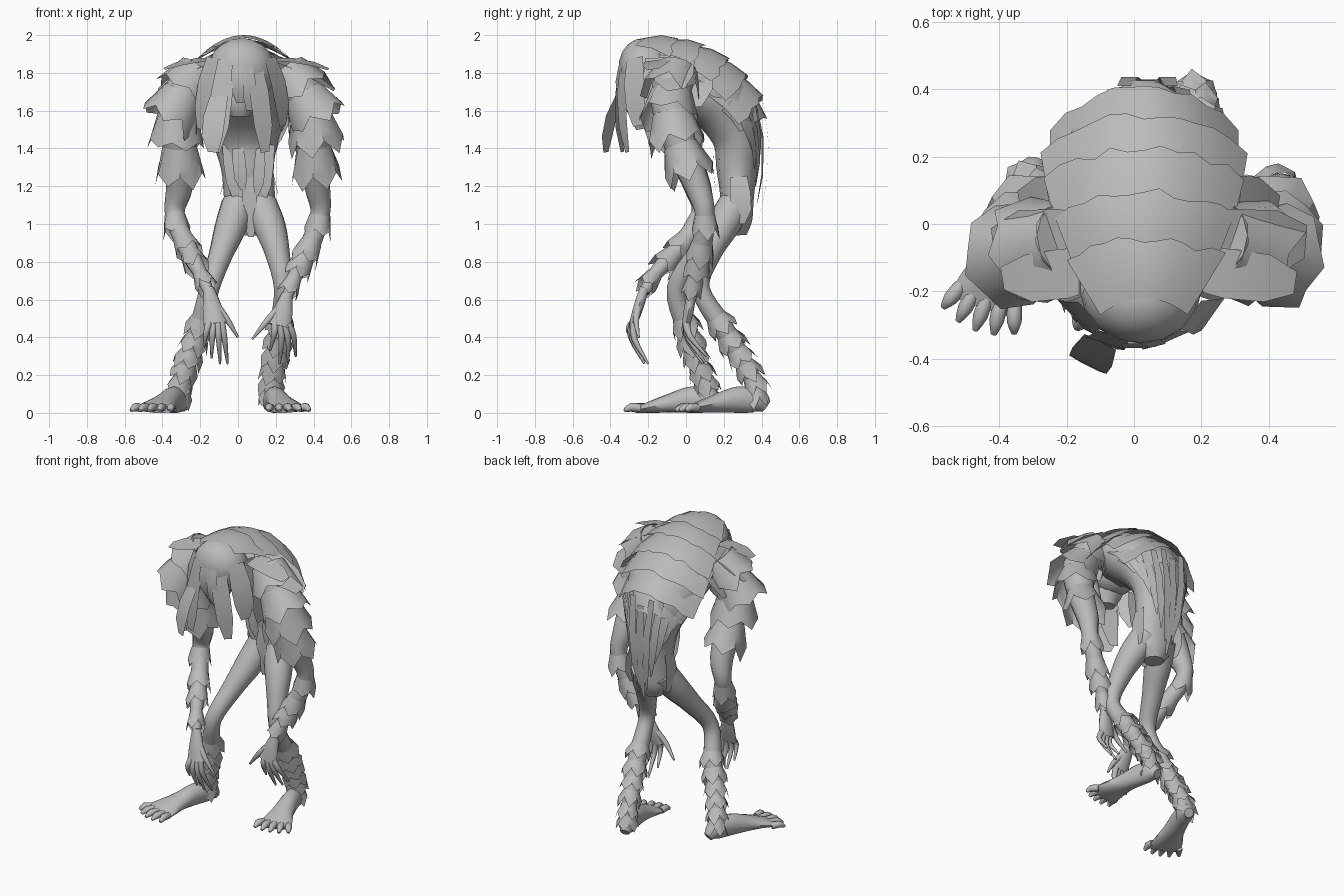
import bpy, bmesh, math, random
from mathutils import Vector as V

random.seed(4)
cube = bpy.data.objects.get("Cube")
if cube:
    bpy.data.objects.remove(cube)

grey = bpy.data.materials.new("plain grey")
grey.use_nodes = True
grey.diffuse_color = (0.5, 0.5, 0.5, 1)
grey.node_tree.nodes["Principled BSDF"].inputs["Base Color"].default_value = (0.5, 0.5, 0.5, 1)
grey.node_tree.nodes["Principled BSDF"].inputs["Roughness"].default_value = 0.8


def finish(name, bm, solid=True):
    if solid:
        bmesh.ops.recalc_face_normals(bm, faces=bm.faces)
    mesh = bpy.data.meshes.new(name)
    bm.to_mesh(mesh)
    bm.free()
    mesh.materials.append(grey)
    ob = bpy.data.objects.new(name, mesh)
    bpy.context.collection.objects.link(ob)
    for o in bpy.context.selected_objects:
        o.select_set(False)
    bpy.context.view_layer.objects.active = ob
    ob.select_set(True)
    bpy.ops.object.shade_smooth_by_angle(angle=math.radians(50))


def spline(pts, k=4):
    """Smooth path through points of any dimension."""
    out = []
    for i in range(len(pts) - 1):
        a, b, c, d = (pts[max(0, min(len(pts) - 1, i + j))] for j in (-1, 0, 1, 2))
        for s in range(k):
            t = s / k
            out.append([0.5 * (2 * q + (r - p) * t + (2 * p - 5 * q + 4 * r - w) * t * t
                               + (3 * q - p - 3 * r + w) * t ** 3)
                        for p, q, r, w in zip(a, b, c, d)])
    return out + [list(pts[-1])]


def frame(path, i):
    d = (V(path[min(i + 1, len(path) - 1)][:3]) - V(path[max(i - 1, 0)][:3])).normalized()
    side = V((1, 0, 0))
    side = (side - d * side.dot(d)).normalized()
    return d, side, d.cross(side)


def loft(bm, pts, sides=12, k=4):
    """Closed tube; each point is x, y, z, half width, half depth."""
    path = spline([p if len(p) == 5 else (*p, p[3]) for p in pts], k)
    rings = []
    for i, p in enumerate(path):
        d, s, u = frame(path, i)
        rings.append([bm.verts.new(V(p[:3]) + s * p[3] * math.cos(a) + u * p[4] * math.sin(a))
                      for a in (math.tau * j / sides for j in range(sides))])
    for a, b in zip(rings, rings[1:]):
        for j in range(sides):
            bm.faces.new((a[j - 1], a[j], b[j], b[j - 1]))
    bm.faces.new(rings[0])
    bm.faces.new(rings[-1])
    return path


def blade(bm, root, tip, out, w, bow=0.02, blunt=0.35):
    """Tapered lock of fur bowed along its outward direction."""
    root, tip, out = V(root), V(tip), V(out).normalized()
    side = (tip - root).cross(out).normalized()
    rows = []
    for t, f in ((0, 0.8), (0.35, 1), (0.72, 0.95)):
        c = root.lerp(tip, t) + out * bow * math.sin(math.pi * t)
        rows.append([bm.verts.new(c + side * w / 2 * f * s) for s in (-1, 1)])
    skew = random.uniform(-0.2, 0.2)
    rows.append([bm.verts.new(tip + side * w / 2 * (skew + s * blunt)) for s in (-1, 1)])
    for a, b in zip(rows, rows[1:]):
        bm.faces.new((a[0], a[1], b[1], b[0]))


def fur(name, path, start, stop, rows, n, length, flare, grow, notch):
    """Overlapping skirts of fur round a limb, each with a ragged lower edge."""
    bm = bmesh.new()
    for r in range(rows):
        i = round((start + (stop - start) * r / (rows - 1)) * (len(path) - 1))
        d, s, u = frame(path, i)
        c, rad = V(path[i][:3]), path[i][3] * grow
        turn = random.uniform(0, 1)
        rings = [[], [], []]
        for j in range(2 * n):
            a = math.pi * j / n + turn
            o = s * math.cos(a) + u * math.sin(a)
            ln = length * (random.uniform(0.85, 1.15) if j % 2 else 1 - notch)
            for ring, t in zip(rings, (0, 0.5, 1)):
                ring.append(bm.verts.new(c + o * (rad + flare * t) + d * ln * t))
        for a, b in zip(rings, rings[1:]):
            for j in range(2 * n):
                bm.faces.new((a[j - 1], a[j], b[j], b[j - 1]))
    finish(name, bm, False)


def limb(name, pts):
    bm = bmesh.new()
    path = loft(bm, pts)
    finish(name, bm)
    return path


# Hunched torso, rising from the pelvis and curling forward to the neck
limb("torso", [(.06, .26, .94, .06, .06), (.06, .26, 1.02, .12, .09), (.06, .27, 1.15, .135, .09),
               (.05, .27, 1.3, .14, .11), (.04, .27, 1.45, .18, .13), (.03, .2, 1.62, .25, .17),
               (.03, .06, 1.74, .28, .17), (.02, -.08, 1.8, .22, .15), (.01, -.18, 1.81, .13, .12)])

# Head, facing down
bm = bmesh.new()
bmesh.ops.create_uvsphere(bm, u_segments=16, v_segments=10, radius=1)
for v in bm.verts:
    v.co = V((.02 + v.co.x * .18, -.2 + v.co.y * .155 - v.co.z * .02, 1.81 + v.co.z * .175))
finish("head", bm)
limb("muzzle", [(.01, -.22, 1.74, .11, .09), (.01, -.24, 1.64, .09, .07), (.01, -.24, 1.57, .05, .04)])

# Arms
arm_left = limb("left_arm", [(.25, -.05, 1.81, .11), (.37, -.08, 1.64, .105), (.4, -.03, 1.42, .085),
                             (.42, .06, 1.2, .068), (.435, .1, 1.05, .052), (.37, .08, .86, .053),
                             (.3, .05, .72, .038), (.26, .03, .61, .028)])
arm_right = limb("right_arm", [(-.2, -.05, 1.81, .11), (-.31, -.08, 1.64, .105), (-.31, -.03, 1.42, .085),
                               (-.31, .06, 1.2, .072), (-.335, .08, 1.05, .052), (-.27, -.03, .88, .053),
                               (-.2, -.16, .74, .038), (-.155, -.22, .64, .028)])

# Legs
leg_left = limb("left_leg", [(.12, .26, 1.1, .09), (.17, .19, .98, .085), (.21, .12, .84, .065),
                             (.24, .075, .66, .05), (.225, .19, .46, .056), (.2, .285, .3, .05),
                             (.18, .36, .16, .045), (.18, .365, .06, .045)])
leg_right = limb("right_leg", [(.0, .26, 1.1, .09), (-.04, .18, .98, .085), (-.09, .07, .84, .065),
                               (-.15, -.05, .66, .052), (-.2, .0, .46, .056), (-.255, .05, .3, .05),
                               (-.3, .1, .16, .045), (-.31, .12, .06, .045)])


def foot(name, heel, toe):
    heel, toe = V((*heel, 0)), V((*toe, 0))
    side = (toe - heel).cross(V((0, 0, 1))).normalized()
    bm = bmesh.new()
    loft(bm, [(*heel.lerp(toe, f).xy, h, w, h) for f, h, w in
              ((0, .03, .03), (.1, .06, .05), (.3, .07, .055), (.55, .05, .07), (.76, .03, .1), (.87, .018, .1))])
    for i in range(-2, 3):
        a = heel.lerp(toe, .8) + side * i * .042
        b = heel.lerp(toe, 1.01 - .015 * i * i) + side * i * .056
        m = a.lerp(b, .6)
        loft(bm, [(a.x, a.y, .025, .022), (m.x, m.y, .03, .022), (b.x, b.y, .012, .009)], 8, 2)
    finish(name, bm)


foot("left_foot", (.165, .42), (.275, -.05))
foot("right_foot", (-.29, .18), (-.47, -.31))


def hand(name, wrist, knuckle, tips, curl):
    wrist, knuckle = V(wrist), V(knuckle)
    bm = bmesh.new()
    m = wrist.lerp(knuckle, .5)
    loft(bm, [(*wrist, .028, .026), (*m, .05, .028), (*knuckle, .062, .022)], 10, 3)
    for i, tip in enumerate(tips):
        root = wrist.lerp(knuckle, .5 if i == 0 else .93)
        root.x += (V(tip).x - root.x) * (.2 if i == 0 else .5)
        mid = root.lerp(V(tip), .5) + V(curl) * (.4 if i == 0 else 1)
        loft(bm, [(*root, .02), (*mid, .016), (*tip, .006)], 8, 3)
    finish(name, bm)


hand("left_hand", (.26, .03, .63), (.22, .0, .46),
     [(.075, .02, .39), (.17, .06, .33), (.22, .09, .26), (.265, .1, .27), (.305, .11, .3)], (.01, -.035, .02))
hand("right_hand", (-.155, -.22, .66), (-.12, -.28, .47),
     [(.0, -.25, .4), (-.055, -.2, .26), (-.095, -.22, .26), (-.14, -.24, .29), (-.18, -.26, .35)], (0, -.035, .02))

# Layered fur on limbs
for side, arm, leg in (("left", arm_left, leg_left), ("right", arm_right, leg_right)):
    fur(side + "_shoulder_fur", arm, .0, .29, 4, 6, .2, .045, 1.05, .3)
    fur(side + "_forearm_fur", arm, .58, .86, 4, 5, .12, .02, 1.05, .35)
    fur(side + "_shin_fur", leg, .55, .88, 6, 6, .1, .025, 1.03, .45)

# Broad drapes joining the mane to each shoulder, flaring at the front
for name, s, x in (("left", 1, .39), ("right", -1, -.3)):
    bm = bmesh.new()
    for y0, y1, z0, dx, z, w in ((-.13, -.17, 1.87, .09, 1.82, .15), (-.06, -.06, 1.89, .12, 1.71, .22),
                                 (.07, .06, 1.85, .04, 1.62, .17)):
        blade(bm, (.03 + s * .13, y0, z0), (x + s * dx, y1, z), (s * .4, -.2, 1), w, .02, .45)
    finish(name + "_shoulder_drape", bm, False)

# Overlapping tiers of the back mane: spine y, z, half width and side drop, top edge then ragged edge
tiers = [(-.22, 1.985, .13, .04, -.04, 1.985, .24, .1), (-.08, 1.975, .2, .08, .1, 1.95, .27, .1),
         (.04, 1.945, .25, .1, .23, 1.88, .3, .13), (.15, 1.885, .28, .11, .33, 1.79, .31, .15),
         (.24, 1.81, .28, .13, .41, 1.68, .28, .16), (.33, 1.72, .26, .12, .43, 1.56, .2, .08)]
for n, (y0, z0, w0, d0, y1, z1, w1, d1) in enumerate(tiers):
    bm = bmesh.new()
    rows = []
    for t in (0, .5, 1):
        row = []
        for j in range(13):
            u = j / 6 - 1
            e = t + (random.uniform(-.1, .05) if t == 1 else 0)
            mix = lambda a, b: a + (b - a) * e
            row.append(bm.verts.new((.03 + u * mix(w0, w1), mix(y0, y1) - u * u * (.05 + .018 * n),
                                     mix(z0, z1) - u * u * mix(d0, d1) + .015 * math.sin(math.pi * t))))
        rows.append(row)
    for a, b in zip(rows, rows[1:]):
        for j in range(12):
            bm.faces.new((a[j], a[j + 1], b[j + 1], b[j]))
    finish(f"mane_tier_{n + 1}", bm, False)

# Long locks sweeping from the shoulders down towards the spine
bm = bmesh.new()
for s in (-1, 1):
    for i in range(5):
        blade(bm, (.04 + s * (.07 + .042 * i), .41 - .045 * i, 1.65),
              (.05 + s * (.03 + .02 * i), .385 - .008 * i, 1.02 + .09 * i), (s * .22 * i, 1, 0), .05, .04, .15)
blade(bm, (.045, .42, 1.6), (.055, .37, .94), (0, 1, 0), .06, .03, .2)
finish("back_locks", bm, False)

# Hip and belly fur
bm = bmesh.new()
for x, y, z0, z1, w in ((-.06, .18, 1.42, 1.14, .06), (.0, .15, 1.4, 1.18, .07), (.06, .17, 1.25, .93, .08),
                        (.12, .15, 1.4, 1.15, .06), (.17, .18, 1.42, 1.12, .06)):
    blade(bm, (x, y, z0), (x * .7 + .02, y + .01, z1), (0, -1, 0), w, .01)
for s in (-1, 1):
    blade(bm, (.06 + s * .13, .28, 1.25), (.06 + s * .14, .3, 1.0), (s, 0, 0), .11, .02)
finish("belly_fur", bm, False)

# Hair hanging from the head: root x, y, z, tip x, y, z, width
bm = bmesh.new()
for rx, ry, rz, tx, ty, tz, w in (
        (-.06, -.33, 1.87, -.11, -.34, 1.38, .12), (-.1, -.35, 1.68, -.14, -.42, 1.38, .13),
        (.08, -.33, 1.87, .145, -.31, 1.38, .11), (.0, -.355, 1.84, .01, -.33, 1.64, .08),
        (.05, -.35, 1.84, .06, -.33, 1.6, .07), (-.13, -.27, 1.88, -.19, -.25, 1.5, .13),
        (.17, -.27, 1.88, .24, -.25, 1.52, .13), (-.16, -.16, 1.88, -.22, -.16, 1.47, .14),
        (.2, -.16, 1.88, .27, -.16, 1.47, .14)):
    blade(bm, (rx, ry, rz), (tx, ty, tz), (rx, ry + .15, 0), w, .025, .45)
finish("head_locks", bm, False)
